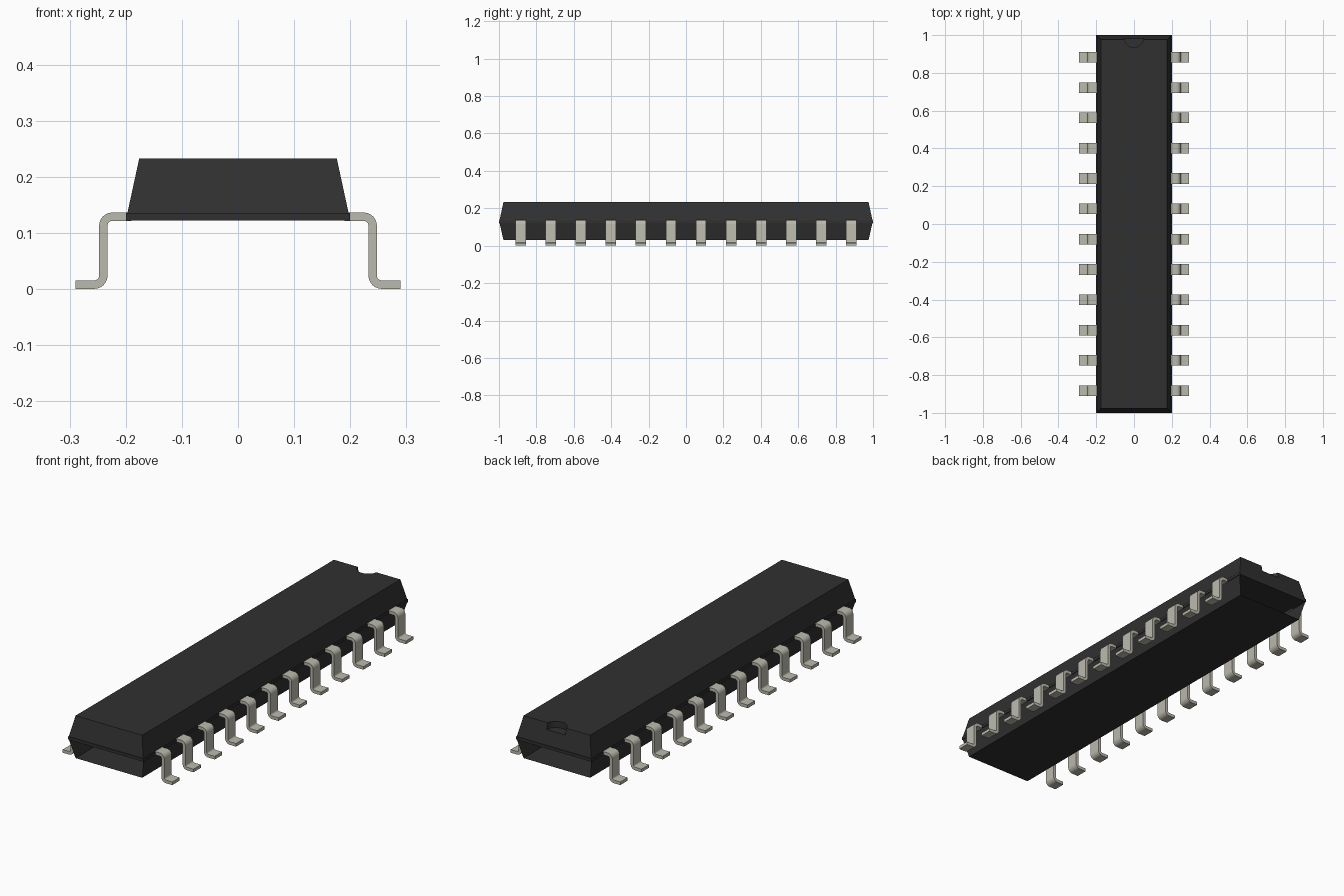
import bpy, bmesh, math

cube = bpy.data.objects.get("Cube")
if cube:
    bpy.data.objects.remove(cube, do_unlink=True)


def material(name, color):
    m = bpy.data.materials.new(name)
    m.use_nodes = True
    m.diffuse_color = (*color, 1)
    m.node_tree.nodes["Principled BSDF"].inputs["Base Color"].default_value = (*color, 1)
    return m


black = material("black_plastic", (0.03, 0.03, 0.03))
metal = material("dull_metal", (0.5, 0.49, 0.42))


def make(name, bm, mat):
    mesh = bpy.data.meshes.new(name)
    bm.to_mesh(mesh)
    bm.free()
    mesh.materials.append(mat)
    obj = bpy.data.objects.new(name, mesh)
    bpy.context.collection.objects.link(obj)
    return obj


def rect(bm, hx, hy, z):
    return [bm.verts.new((sx * hx, sy * hy, z))
            for sx, sy in ((-1, -1), (1, -1), (1, 1), (-1, 1))]


def tapered_block(name, low, high):
    bm = bmesh.new()
    a, b = rect(bm, *low), rect(bm, *high)
    bm.faces.new(a[::-1])
    bm.faces.new(b)
    for i in range(4):
        j = (i + 1) % 4
        bm.faces.new((a[i], a[j], b[j], b[i]))
    return make(name, bm, black)


# Body: tapered upper half on a thin parting band
Z_LOW, Z_HIGH = 0.122, 0.136
upper = tapered_block("upper_body", (0.197, 0.997, Z_HIGH), (0.176, 0.976, 0.233))
tapered_block("parting_band", (0.2, 1.0, Z_LOW), (0.2, 1.0, Z_HIGH))

# Lower half: thin floor and side walls, open at both ends
bm = bmesh.new()
a, b = rect(bm, 0.176, 0.976, 0.03), rect(bm, 0.197, 0.997, Z_LOW)
bm.faces.new(a[::-1])
for i, j in ((1, 2), (3, 0)):
    bm.faces.new((a[i], a[j], b[j], b[i]))
make("lower_shell", bm, black)

# Round index notch at the back of the top
bm = bmesh.new()
bmesh.ops.create_cone(bm, cap_ends=True, segments=32, radius1=0.05, radius2=0.05, depth=0.08)
bmesh.ops.translate(bm, verts=bm.verts, vec=(0, 0.985, 0.243))
cutter = make("notch_cutter", bm, black)
cutter.hide_render = True
cut = upper.modifiers.new("notch", "BOOLEAN")
cut.operation = "DIFFERENCE"
cut.solver = "EXACT"
cut.object = cutter
bpy.context.view_layer.objects.active = upper
upper.select_set(True)
bpy.ops.object.modifier_apply(modifier=cut.name)
bpy.data.objects.remove(cutter, do_unlink=True)


# Pin: bent strip with two rounded corners
def pin_path():
    top, foot, x, r, steps = 0.129, 0.008, 0.24, 0.016, 6
    pts = [(0.19, top, 90)]
    for i in range(steps + 1):
        t = 90 - 90 * i / steps
        c, s = math.cos(math.radians(t)), math.sin(math.radians(t))
        pts.append((x - r + r * c, top - r + r * s, t))
    for i in range(steps + 1):
        t = 90 * i / steps
        c, s = math.cos(math.radians(t)), math.sin(math.radians(t))
        pts.append((x + r - r * c, foot + r - r * s, t))
    return pts + [(0.29, foot, 90)]


def make_pin(name, side, y):
    bm = bmesh.new()
    rings = []
    for px, pz, t in pin_path():
        nx, nz = math.cos(math.radians(t)), math.sin(math.radians(t))
        rings.append([bm.verts.new((side * (px + k * nx), y + w, pz + k * nz))
                      for k, w in ((-0.0075, -0.028), (0.0075, -0.028),
                                   (0.0075, 0.028), (-0.0075, 0.028))])
    for a, b in zip(rings, rings[1:]):
        for i in range(4):
            j = (i + 1) % 4
            bm.faces.new((a[i], a[j], b[j], b[i]))
    bm.faces.new(rings[0])
    bm.faces.new(rings[-1])
    bmesh.ops.recalc_face_normals(bm, faces=bm.faces)
    return make(name, bm, metal)


PITCH, COUNT = 0.1605, 12
bpy.ops.object.select_all(action="DESELECT")
for side, label in ((1, "left"), (-1, "right")):
    for n in range(COUNT):
        pin = make_pin(f"{label}_pin_{n + 1}", side, (n - (COUNT - 1) / 2) * PITCH)
        pin.select_set(True)
        bpy.context.view_layer.objects.active = pin
bpy.ops.object.shade_smooth_by_angle(angle=math.radians(30))
